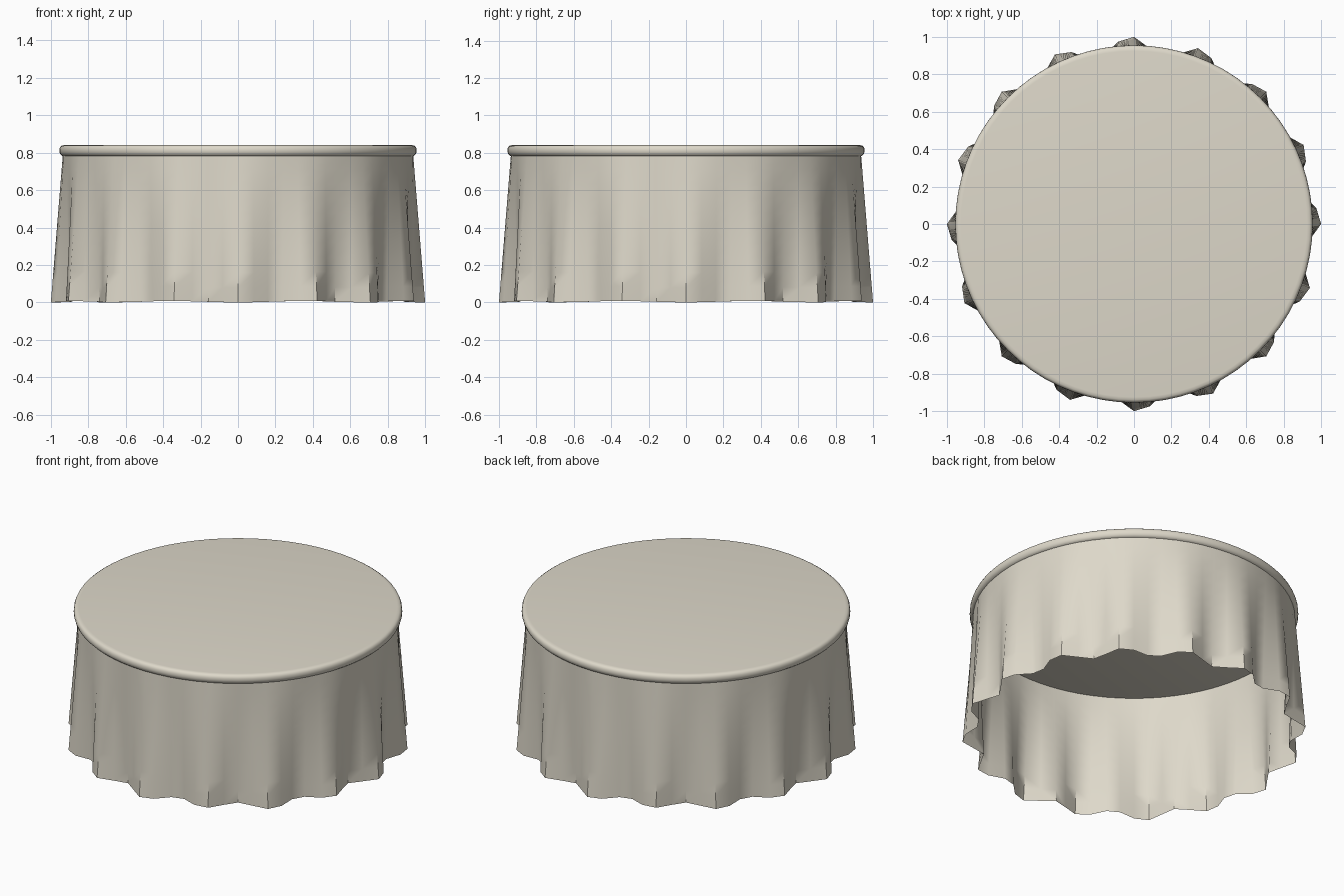
import bpy, bmesh, math

if "Cube" in bpy.data.objects:
    bpy.data.objects.remove(bpy.data.objects["Cube"])

linen = bpy.data.materials.new("cream linen")
linen.diffuse_color = (0.73, 0.69, 0.59, 1)
linen.use_nodes = True
linen.node_tree.nodes["Principled BSDF"].inputs["Base Color"].default_value = linen.diffuse_color

SEG = 72


def loft(name, rings, cap_start=False, cap_end=False):
    """Join closed rings of points into one smooth surface."""
    bm = bmesh.new()
    loops = [[bm.verts.new(p) for p in ring] for ring in rings]
    for a, b in zip(loops, loops[1:]):
        n = len(a)
        for i in range(n):
            j = (i + 1) % n
            bm.faces.new((a[i], a[j], b[j], b[i]))
    if cap_start:
        bm.faces.new(loops[0][::-1])
    if cap_end:
        bm.faces.new(loops[-1])
    me = bpy.data.meshes.new(name)
    bm.to_mesh(me)
    bm.free()
    ob = bpy.data.objects.new(name, me)
    bpy.context.collection.objects.link(ob)
    me.materials.append(linen)
    bpy.ops.object.select_all(action='DESELECT')
    ob.select_set(True)
    bpy.context.view_layer.objects.active = ob
    bpy.ops.object.shade_smooth_by_angle(angle=math.radians(45))
    return ob


def ring(radius, z, n=SEG):
    return [(radius * math.cos(2 * math.pi * i / n),
             radius * math.sin(2 * math.pi * i / n), z) for i in range(n)]


# Round table top with a rolled rim, listed from the underside upwards
profile = [(0.930, 0.780), (0.942, 0.784), (0.951, 0.793), (0.955, 0.808),
           (0.954, 0.822), (0.949, 0.833), (0.940, 0.839), (0.925, 0.841)]
loft("table_top", [ring(r, z) for r, z in profile], True, True)


# Draped cloth: sixteen folds that deepen towards the hem
def cloth_ring(t):
    pts = []
    for i in range(SEG):
        a = 2 * math.pi * i / SEG
        wave = math.cos(16 * a - math.radians(20))
        r = 0.936 + (0.017 + 0.050 * wave) * t
        z = 0.79 * (1 - t) + t * (0.004 - 0.004 * math.cos(8 * a))
        pts.append((r * math.cos(a), r * math.sin(a), z))
    return pts


loft("draped_cloth", [cloth_ring(1 - k / 10) for k in range(11)])
